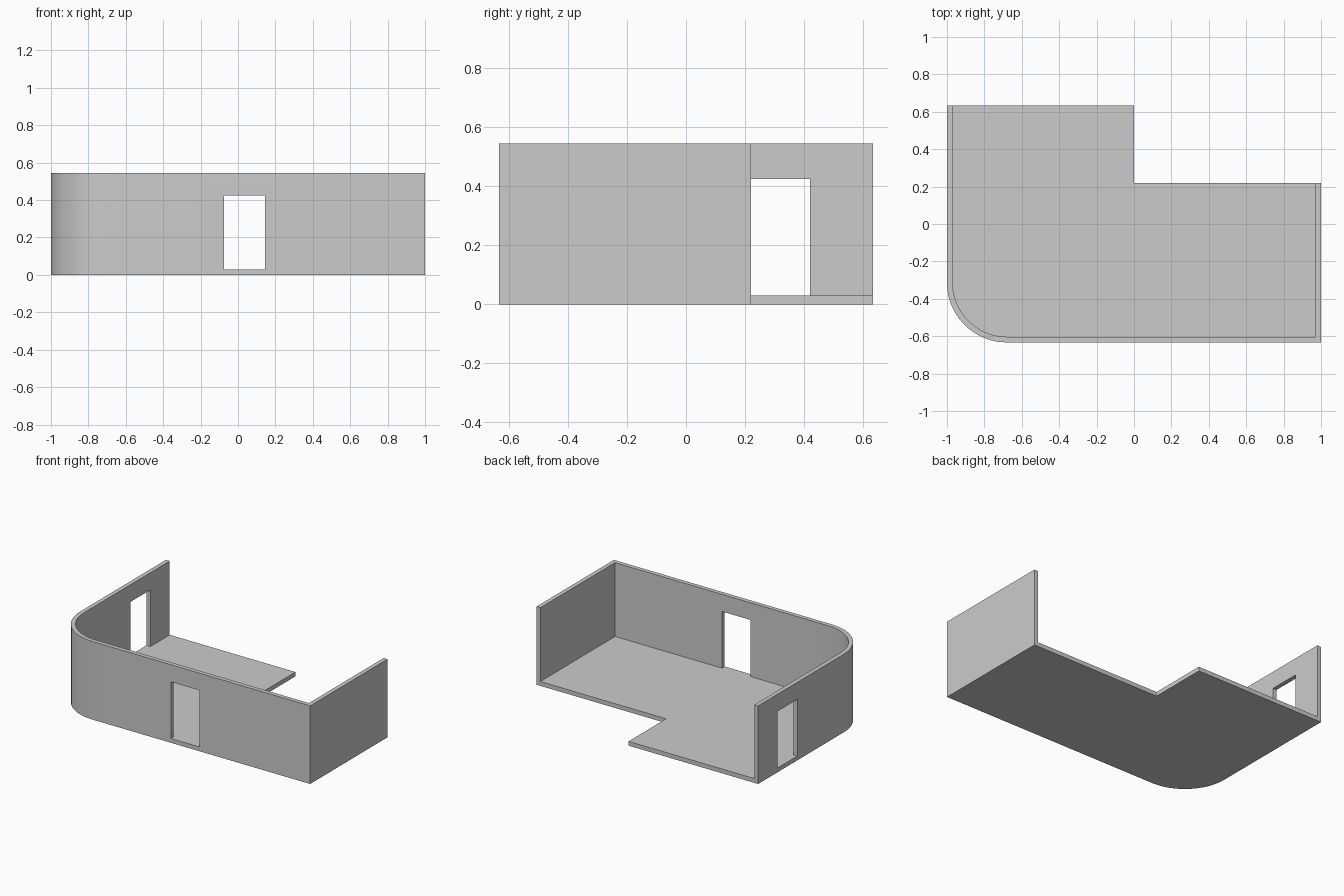
import bpy, bmesh
from math import cos, sin, pi

if "Cube" in bpy.data.objects:
    bpy.data.objects.remove(bpy.data.objects["Cube"])

W, D, H = 1.0, 0.633, 0.545      # half width, half depth, wall height
T, R = 0.03, 0.32                # wall and floor thickness, corner radius
NOTCH_Y = 0.22
SEGMENTS = 16


def prism(name, points, z0, z1):
    """Extrude a closed plan outline between two heights."""
    bm = bmesh.new()
    base = bm.faces.new([bm.verts.new((x, y, z0)) for x, y in points])
    ext = bmesh.ops.extrude_face_region(bm, geom=[base])
    top = [v for v in ext["geom"] if isinstance(v, bmesh.types.BMVert)]
    bmesh.ops.translate(bm, verts=top, vec=(0, 0, z1 - z0))
    bmesh.ops.recalc_face_normals(bm, faces=bm.faces)
    mesh = bpy.data.meshes.new(name)
    bm.to_mesh(mesh)
    bm.free()
    obj = bpy.data.objects.new(name, mesh)
    bpy.context.collection.objects.link(obj)
    return obj


def corner(radius):
    """Rounded front-left corner, from the left wall to the front wall."""
    angles = [pi + pi / 2 * i / SEGMENTS for i in range(SEGMENTS + 1)]
    return [(-W + R + radius * cos(a), -D + R + radius * sin(a)) for a in angles]


def box(name, x0, x1, y0, y1, z0, z1):
    return prism(name, [(x0, y0), (x1, y0), (x1, y1), (x0, y1)], z0, z1)


# L-shaped floor and walls as one solid
shell = prism("room_shell", corner(R) + [(W, -D), (W, NOTCH_Y), (0, NOTCH_Y), (0, D), (-W, D)], 0, H)

# Room interior, open at the back and top
interior = prism("interior_cutter", corner(R - T) + [(W - T, -D + T), (W - T, D + 0.2), (-W + T, D + 0.2)], T, H + 0.2)

# Doorways in the front and left walls
front_door = box("front_door_cutter", -0.075, 0.145, -D - 0.1, -D + 0.1, T, 0.425)
left_door = box("left_door_cutter", -W - 0.1, -W + 0.1, 0.2, 0.42, T, 0.425)

bpy.context.view_layer.objects.active = shell
shell.select_set(True)
for cutter in (interior, front_door, left_door):
    cutter.hide_render = True
    mod = shell.modifiers.new(cutter.name, 'BOOLEAN')
    mod.operation = 'DIFFERENCE'
    mod.solver = 'EXACT'
    mod.object = cutter
    bpy.ops.object.modifier_apply(modifier=mod.name)
    bpy.data.objects.remove(cutter)

# Smooth rounded corner, crisp edges elsewhere
bpy.ops.object.shade_smooth_by_angle(angle=pi / 6)
